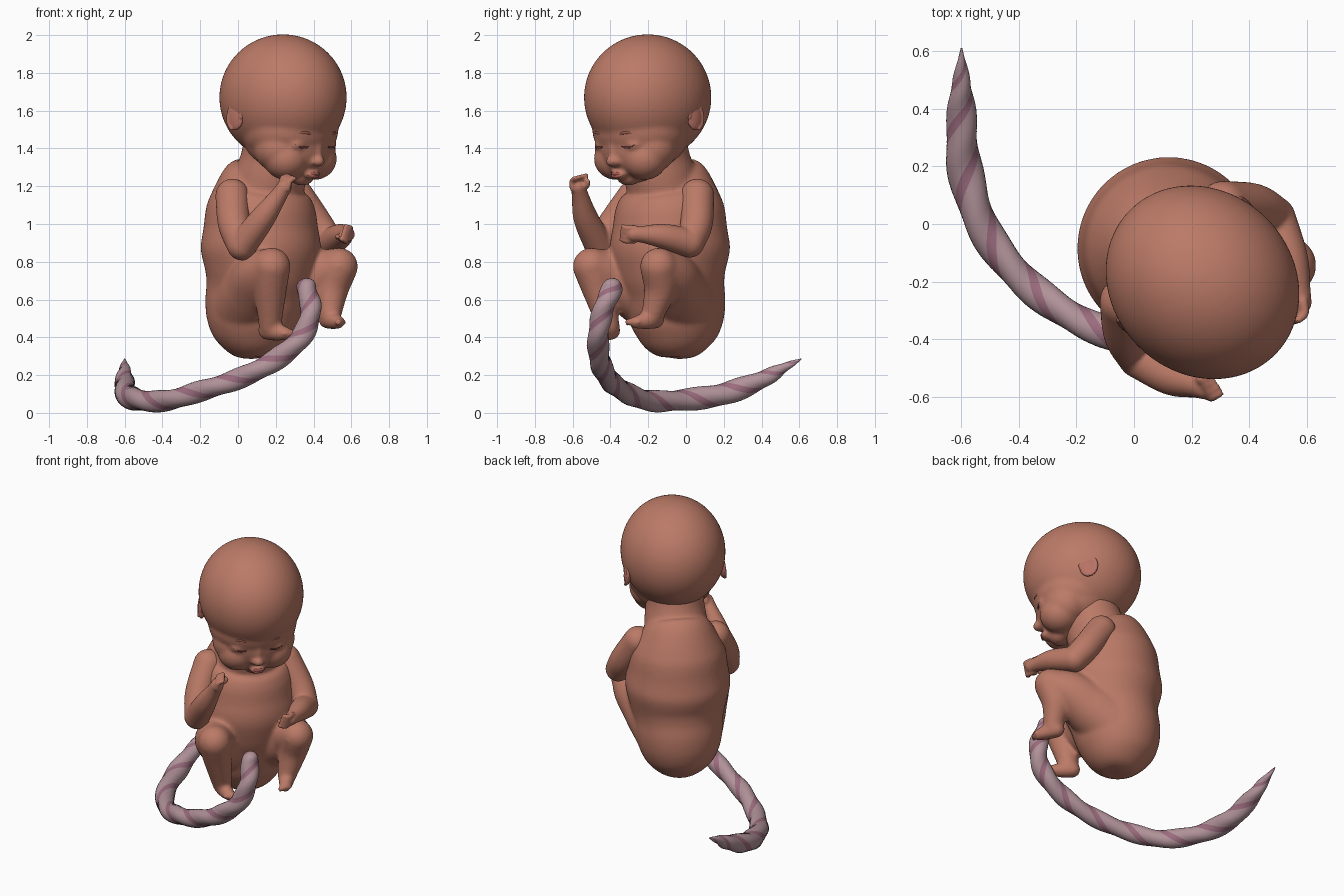
import bpy, bmesh
from math import sin, cos, pi
from mathutils import Vector, Matrix

if "Cube" in bpy.data.objects:
    bpy.data.objects.remove(bpy.data.objects["Cube"])

# Body frame: u = forward, v = body's left, z = up (turned 45 degrees in the world)
M = Matrix.Rotation(-pi / 4, 4, 'Z') @ Matrix.Translation((0, 0.025, 0))


def L(u, v, z):
    return M @ Vector((u, v, z))


def material(name, rgb):
    m = bpy.data.materials.new(name)
    m.diffuse_color = (*rgb, 1)
    m.use_nodes = True
    m.node_tree.nodes["Principled BSDF"].inputs["Base Color"].default_value = m.diffuse_color
    return m


SKIN = material("skin", (0.50, 0.195, 0.135))
EAR = material("ear_skin", (0.48, 0.17, 0.13))
DARK = material("lash", (0.14, 0.045, 0.035))
BROW = material("brow", (0.33, 0.12, 0.08))
LIP = material("lip", (0.40, 0.10, 0.09))
CORD = material("cord", (0.44, 0.29, 0.32))
VEIN = material("cord_vein", (0.33, 0.15, 0.21))


def spline(pts, steps):
    """Catmull-Rom through (position, radius) pairs."""
    q = [Vector((*p, r)) for p, r in pts]
    q = [q[0] * 2 - q[1]] + q + [q[-1] * 2 - q[-2]]
    out = []
    for i in range(1, len(q) - 2):
        a, b, c, d = q[i - 1:i + 3]
        for k in range(steps):
            t = k / steps
            out.append(0.5 * (2 * b + (c - a) * t + (2 * a - 5 * b + 4 * c - d) * t * t
                              + (3 * b - a - 3 * c + d) * t ** 3))
    out.append(q[-2])
    return [(p.to_3d(), max(p[3], 0.002)) for p in out]


def tube(bm, pts, steps=8, n=24, round_ends=True, turns=0, lobes=0):
    path = spline(pts, steps)
    if round_ends:
        (p0, r0), (p1, r1) = path[0], path[-1]
        d0 = (p0 - path[1][0]).normalized()
        d1 = (p1 - path[-2][0]).normalized()
        angs = [pi / 2 * k / 6 for k in range(1, 6)] + [pi / 2 * 0.98]
        path = ([(p0 + d0 * r0 * sin(a), r0 * cos(a)) for a in reversed(angs)] + path
                + [(p1 + d1 * r1 * sin(a), r1 * cos(a)) for a in angs])
    rings, normal = [], Vector((0.31, 0.2, 0.93))
    for i, (p, r) in enumerate(path):
        t = (path[min(i + 1, len(path) - 1)][0] - path[max(i - 1, 0)][0]).normalized()
        if i == 0 and abs(t.dot(normal)) > 0.8:
            normal = Vector((1, 0.3, 0))
        normal = (normal - t * normal.dot(t)).normalized()
        side = t.cross(normal)
        ring = []
        for j in range(n):
            a = 2 * pi * j / n
            b = a + 2 * pi * turns * i / len(path)
            ring.append(bm.verts.new(p + r * (1 + lobes * cos(2 * a))
                                     * (normal * cos(b) + side * sin(b))))
        rings.append(ring)
    faces = [bm.faces.new(rings[0][::-1]), bm.faces.new(rings[-1])]
    for a, b in zip(rings, rings[1:]):
        for j in range(n):
            f = bm.faces.new((a[j], a[(j + 1) % n], b[(j + 1) % n], b[j]))
            if lobes and j % (n // 2) in (6, 7, 8, 9):
                f.material_index = 1
            faces.append(f)
    bmesh.ops.recalc_face_normals(bm, faces=faces)


def blob(bm, centre, size, tilt=0.0, axis='X', n=32):
    """Ellipsoid in body coordinates."""
    m = M @ Matrix.Translation(centre) @ Matrix.Rotation(tilt, 4, axis) @ Matrix.Diagonal((*size, 1))
    bmesh.ops.create_uvsphere(bm, u_segments=n, v_segments=n * 5 // 8, radius=1, matrix=m)


def finish(bm, name, mats, voxel=0, smooth=4):
    me = bpy.data.meshes.new(name)
    bm.to_mesh(me)
    bm.free()
    for m in mats:
        me.materials.append(m)
    for p in me.polygons:
        p.use_smooth = True
    ob = bpy.data.objects.new(name, me)
    bpy.context.collection.objects.link(ob)
    if voxel:
        r = ob.modifiers.new("fuse", 'REMESH')
        r.mode, r.voxel_size, r.use_smooth_shade = 'VOXEL', voxel, True
        s = ob.modifiers.new("soften", 'SMOOTH')
        s.factor, s.iterations = 0.5, smooth
    return ob


# Body: torso with neck and folded legs
bm = bmesh.new()
torso = [(.285, .08, .01), (.305, .08, .11), (.37, .085, .19), (.46, .09, .24), (.56, .1, .263),
         (.66, .12, .272), (.76, .138, .297), (.87, .145, .318), (.98, .145, .303), (1.1, .145, .284),
         (1.2, .155, .232), (1.27, .19, .165), (1.31, .2, .05)]
tube(bm, [(L(u, 0, z), r) for z, u, r in torso], n=64, round_ends=False)
tube(bm, [(L(.17, 0, 1.13), .2), (L(.225, 0, 1.27), .188), (L(.255, 0, 1.37), .178),
          (L(.3, 0, 1.5), .2)], n=48)
for s, du, dz in ((-1, 0, -.06), (1, .06, 0)):
    ankle = (.41 + du, s * .195, .52 + dz)
    tube(bm, [(L(.13, s * .095, .58), .18), (L(.25, s * .155, .66), .165), (L(.36, s * .22, .73), .135),
              (L(.48, s * .252, .775), .1)], n=32)
    tube(bm, [(L(.48, s * .252, .775), .1), (L(.45, s * .233, .66), .088), (L(*ankle), .06)])
    tube(bm, [(L(.39 + du, s * .195, .495 + dz), .05), (L(.455 + du, s * .18, .487 + dz), .046),
              (L(.50 + du, s * .165, .48 + dz), .036)])
    for k in range(5):
        r = .021 - .0025 * k
        blob(bm, (.535 + du - .004 * k, s * (.13 + .017 * k), .48 + dz), (r, r * .8, r))
finish(bm, "body", [SKIN], 0.011, 14)


# Arms with hands
def arm(name, pts, d, spread):
    bm = bmesh.new()
    pts = [(Vector(p), r) for p, r in pts]
    tube(bm, pts[:3])
    tube(bm, pts[2:])
    d, spread = Vector(d).normalized(), Vector(spread).normalized()
    curl = d.cross(spread)
    end = pts[-1][0]
    for k in range(4):
        b = end + spread * (k - 1.5) * .024
        tube(bm, [(b, .017), (b + d * .04, .016), (b + d * .06 + curl * .025, .014)], 4, 12)
    t = end + spread * -.03
    tube(bm, [(t, .018), (t + curl * .04 + d * .01, .016), (t + curl * .05 + d * .035, .013)], 4, 12)
    finish(bm, name, [SKIN], 0.008, 5)


arm("right_arm", [((-.03, -.27, 1.15), .09), ((-.02, -.38, 1.0), .086), ((.02, -.46, .885), .078),
                  ((.13, -.53, 1.03), .066), ((.215, -.56, 1.15), .045), ((.245, -.57, 1.195), .04)],
    (.25, -.05, 1), (.5, -.8, -.2))
arm("left_arm", [((.31, .06, 1.15), .09), ((.415, .055, 1.0), .086), ((.485, .02, .90), .078),
                 ((.54, -.12, .935), .066), ((.57, -.23, .945), .045), ((.578, -.275, .945), .04)],
    (.1, -1, 0), (.3, .1, .9))

# Head with cheeks, nose, eyelids and chin
bm = bmesh.new()
blob(bm, (.312, 0, 1.67), (.357, .316, .334), n=72)
blob(bm, (.40, 0, 1.415), (.187, .21, .195), n=48)
blob(bm, (.36, 0, 1.50), (.25, .268, .2), n=48)
blob(bm, (.34, 0, 1.44), (.22, .235, .17), .25, 'Y', n=48)
blob(bm, (.455, 0, 1.248), (.055, .07, .045))
blob(bm, (.577, 0, 1.332), (.036, .034, .03))
blob(bm, (.567, 0, 1.38), (.028, .026, .06), .15, 'Y')
blob(bm, (.53, 0, 1.262), (.036, .05, .026))
for s in (-1, 1):
    blob(bm, (.44, s * .105, 1.345), (.12, .12, .112), n=48)
    blob(bm, (.40, s * .12, 1.40), (.135, .13, .125), n=48)
    blob(bm, (.53, s * .108, 1.42), (.045, .06, .036))
    blob(bm, (.565, s * .027, 1.328), (.024, .02, .018))
head = finish(bm, "head", [SKIN], 0.010, 12)

# Facial lines laid on the head surface
bpy.context.view_layer.update()
solid = head.evaluated_get(bpy.context.evaluated_depsgraph_get())


def face_line(name, pts, mat, radius, sink):
    bm = bmesh.new()
    path = []
    for i, (v, z) in enumerate(pts):
        hit, p, _, _ = solid.ray_cast(L(1.5, v, z), L(0, v, z) - L(1.5, v, z))
        if hit:
            r = radius if 0 < i < len(pts) - 1 else radius * .4
            path.append((p - (L(1, 0, 0) - L(0, 0, 0)) * sink, r))
    if len(path) > 1:
        tube(bm, path, 6, 10)
        finish(bm, name, [mat])
    else:
        bm.free()


for s, side in ((-1, "right"), (1, "left")):
    face_line(side + "_eye_line", [(s * .068, 1.412), (s * .09, 1.405), (s * .12, 1.407), (s * .15, 1.42)],
              DARK, .0055, .002)
    face_line(side + "_brow", [(s * .06, 1.468), (s * .09, 1.482), (s * .12, 1.484), (s * .15, 1.474)],
              BROW, .009, .006)
for name, z, r in (("upper_lip", 1.266, .008), ("lower_lip", 1.253, .008)):
    face_line(name, [(-.04, 1.259), (-.02, z), (0, z - .001), (.02, z), (.04, 1.259)], LIP, r, .005)

# Ears: shell with a raised rim
for s, side in ((-1, "right"), (1, "left")):
    bm = bmesh.new()
    blob(bm, (.25, s * .288, 1.57), (.055, .022, .075), s * .12)
    rim = [(cos(a) * .05, sin(a) * .07) for a in [-1.2 + 4.4 * k / 8 for k in range(9)]]
    tube(bm, [(L(.25 - du, s * (.297 - dz * .12), 1.57 + dz), .011) for du, dz in rim], 4, 10)
    finish(bm, side + "_ear", [EAR], 0.006, 3)

# Umbilical cord: twisted, with spiral veins and a pointed end
bm = bmesh.new()
cord = [(.362, -.39, .66, .054), (.385, -.44, .54, .055), (.335, -.465, .40, .056),
        (.19, -.455, .275, .056), (0, -.41, .18, .054), (-.2, -.33, .115, .054), (-.38, -.2, .065, .055),
        (-.52, -.02, .068, .057), (-.59, .2, .10, .06), (-.6, .40, .175, .048), (-.6, .52, .24, .026),
        (-.6, .61, .285, .003)]
tube(bm, [(Vector(c[:3]), c[3]) for c in cord], 12, 32, True, 5.5, 0.07)
finish(bm, "umbilical_cord", [CORD, VEIN])
